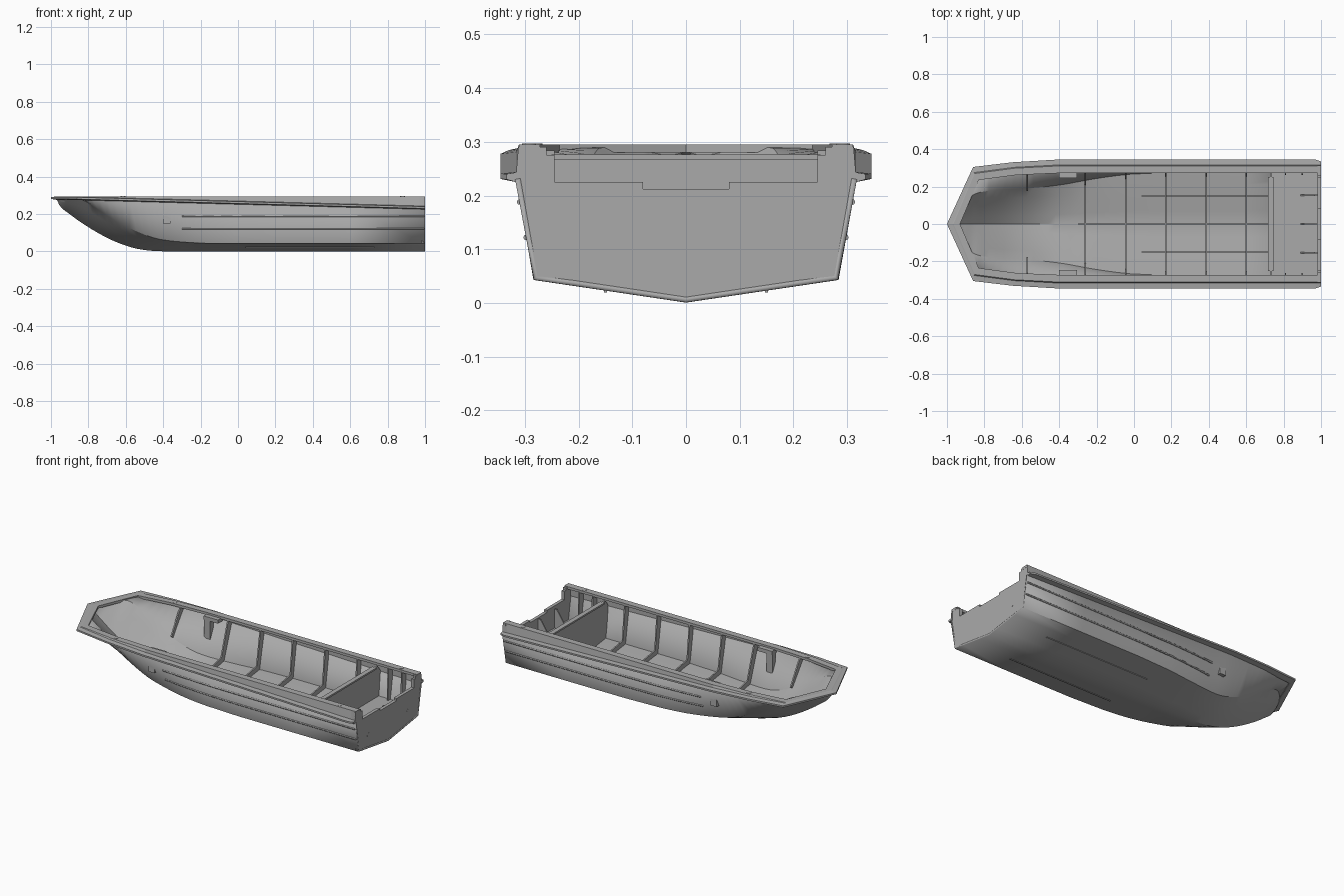
import bpy, bmesh, math
from mathutils import Vector

old = bpy.data.objects.get("Cube")
if old:
    bpy.data.objects.remove(old, do_unlink=True)

grey = bpy.data.materials.new("hull grey")
grey.use_nodes = True
grey.diffuse_color = (0.4, 0.4, 0.4, 1)
grey.node_tree.nodes["Principled BSDF"].inputs["Base Color"].default_value = (0.4, 0.4, 0.4, 1)


def finish(name, bm, smooth=False, recalc=True):
    if recalc:
        bmesh.ops.recalc_face_normals(bm, faces=bm.faces)
    mesh = bpy.data.meshes.new(name)
    bm.to_mesh(mesh)
    bm.free()
    mesh.materials.append(grey)
    ob = bpy.data.objects.new(name, mesh)
    bpy.context.collection.objects.link(ob)
    if smooth:
        bpy.ops.object.select_all(action='DESELECT')
        ob.select_set(True)
        bpy.context.view_layer.objects.active = ob
        bpy.ops.object.shade_smooth_by_angle(angle=math.radians(25))
    return ob


def plate(name, pts, x0, x1):
    """Extrude a (y, z) outline from x0 to x1."""
    bm = bmesh.new()
    face = bm.faces.new([bm.verts.new((x0, y, z)) for y, z in pts])
    ext = bmesh.ops.extrude_face_region(bm, geom=[face])
    verts = [v for v in ext["geom"] if isinstance(v, bmesh.types.BMVert)]
    bmesh.ops.translate(bm, verts=verts, vec=(x1 - x0, 0, 0))
    return finish(name, bm)


def box(name, x0, x1, y0, y1, z0, z1):
    return plate(name, [(y0, z0), (y1, z0), (y1, z1), (y0, z1)], x0, x1)


def mirrored(half):
    """Complete a half outline that starts and ends on the centre line."""
    return half + [(-y, z) for y, z in reversed(half) if y > 1e-6]


def disc(name, centre, radius, depth, axis):
    bm = bmesh.new()
    bmesh.ops.create_cone(bm, cap_ends=True, segments=20, radius1=radius, radius2=radius, depth=depth)
    turn = Vector((0, 0, 1)).rotation_difference(Vector(axis)).to_matrix()
    bmesh.ops.rotate(bm, verts=bm.verts, matrix=turn)
    bmesh.ops.translate(bm, verts=bm.verts, vec=centre)
    return finish(name, bm, True)


def curve_at(table, x, smooth=True):
    """Interpolate a table of (x, value) pairs."""
    x = min(max(x, table[0][0]), table[-1][0])
    i = 0
    while i < len(table) - 2 and x > table[i + 1][0]:
        i += 1
    (xa, va), (xb, vb) = table[i], table[i + 1]
    t = (x - xa) / (xb - xa)
    if not smooth:
        return va + (vb - va) * t

    def slope(k):
        a, b = table[max(k - 1, 0)], table[min(k + 1, len(table) - 1)]
        return (b[1] - a[1]) / (b[0] - a[0]) * (xb - xa)
    return ((2*t**3 - 3*t*t + 1) * va + (t**3 - 2*t*t + t) * slope(i)
            + (3*t*t - 2*t**3) * vb + (t**3 - t*t) * slope(i + 1))


# Hull lines
KEEL = [(-.97, .28), (-.95, .24), (-.9, .2), (-.85, .163), (-.75, .1), (-.65, .05),
        (-.55, .017), (-.45, .003), (-.3, .001), (1, .001)]
CHINE_Y = [(-.97, 0), (-.95, .06), (-.9, .125), (-.85, .165), (-.75, .185), (-.6, .195),
           (-.4, .215), (-.2, .25), (0, .275), (.2, .283), (1, .283)]
CHINE_Z = [(-.97, .28), (-.85, .279), (-.75, .225), (-.65, .16), (-.5, .09), (-.4, .062),
           (-.2, .045), (0, .043), (1, .043)]
SHEER_Y = [(-.97, 0), (-.855, .275), (-.65, .303), (-.4, .318), (1, .318)]
RAIL_Z = [(-1, .294), (-.86, .293), (1, .243)]


def section(x):
    k, cy, cz = curve_at(KEEL, x), max(curve_at(CHINE_Y, x), 0), curve_at(CHINE_Z, x)
    sy = max(curve_at(SHEER_Y, x, False), cy)
    sz = curve_at(RAIL_Z, x, False) - .013
    k, cz = min(k, sz), min(cz, sz)
    bulge = .16 * (cz - k) if x < -.3 else 0
    bottom = [(cy * t, k + (cz - k) * t - bulge * 4 * t * (1 - t) * .5) for t in (0, .25, .5, .75)]
    return bottom + [(cy, cz), (sy, sz)]


def side_y(x, z):
    (cy, cz), (sy, sz) = section(x)[-2:]
    return cy + (sy - cy) * (z - cz) / (sz - cz)


# Hull shell
bm = bmesh.new()
stations = [-.97 + .015 * i for i in range(12)] + [-.78 + .04 * i for i in range(20)] + [.2, .6, 1]
rows = []
for x in stations:
    half = section(x)
    full = [(-y, z) for y, z in reversed(half[1:])] + half
    rows.append([bm.verts.new((x, y, z)) for y, z in full])
for a, b in zip(rows, rows[1:]):
    for j in range(len(a) - 1):
        bm.faces.new((a[j], a[j + 1], b[j + 1], b[j]))
bmesh.ops.remove_doubles(bm, verts=bm.verts, dist=.0005)
hull = finish("hull_shell", bm, True, recalc=False)
shell = hull.modifiers.new("thickness", 'SOLIDIFY')
shell.thickness = .01
shell.offset = -1

# Gunwale: raised coaming with a lower outer rub rail
# each station: inner edge, coaming edge, rail edge
path = [((-.93, 0), (-.97, 0), (-1, 0)),
        ((-.83, .235), (-.855, .275), (-.86, .305)),
        ((-.63, .262), (-.64, .303), (-.65, .33)),
        ((-.4, .272), (-.4, .316), (-.4, .345)),
        ((.97, .272), (.97, .316), (.97, .345)),
        ((1, .272), (1, .316), (1, .334))]
bm = bmesh.new()
rings = []
for inner, edge, rail in path:
    rz = curve_at(RAIL_Z, rail[0], False)
    wall = Vector(edge).lerp(Vector(inner), .25)
    top = Vector(edge).lerp(Vector(inner), .12)
    ring = [(inner, .28), (inner, .295), (top, .295), (edge, rz), (rail, rz - .003),
            (rail, rz - .013), (edge, rz - .018), (wall, min(rz - .018, .28)), (wall, .28)]
    rings.append([bm.verts.new((p[0], p[1], z)) for p, z in ring])
for a, b in zip(rings, rings[1:]):
    for j in range(len(a)):
        n = (j + 1) % len(a)
        bm.faces.new((a[j], a[n], b[n], b[j]))
bm.faces.new(rings[-1])
gunwale = finish("gunwale", bm)
mirror = gunwale.modifiers.new("both sides", 'MIRROR')
mirror.use_axis = (False, True, False)

# Transom with the stepped motor cut-out
plate("transom", mirrored([(0, .001), (.283, .043), (.317, .23), (.312, .29), (.26, .29),
                           (.26, .275), (.245, .275), (.245, .225), (.08, .225),
                           (.08, .212), (0, .212)]), .98, .9995)

# Frames across the bottom and up the sides
for i, x in enumerate((-.26, -.045, .17, .385, .6)):
    (cy, cz), (sy, sz) = section(x)[-2:]
    k = curve_at(KEEL, x)
    frame = [(0, k + .005), (cy - .004, cz + .004), (sy - .004, sz), (.3, .282),
             (.274, .282), (cy - .03, cz + .035), (0, k + .035)]
    plate(f"frame_{i + 1}", mirrored(frame), x - .004, x + .004)

# Bulkhead, its cap and the well floor behind it
plate("bulkhead", mirrored([(0, .006), (.281, .046), (.3, .24), (.275, .275), (0, .275)]), .727, .737)
box("bulkhead_cap", .717, .745, -.25, .25, .266, .276)
box("well_floor", .735, .985, -.288, .288, .085, .092)

# Knees bracing the transom
for i, y in enumerate((-.155, 0, .155)):
    bm = bmesh.new()
    face = bm.faces.new([bm.verts.new((x, y - .004, z)) for x, z in
                         ((.89, .09), (.985, .09), (.985, .205), (.965, .205))])
    ext = bmesh.ops.extrude_face_region(bm, geom=[face])
    bmesh.ops.translate(bm, vec=(0, .008, 0),
                        verts=[v for v in ext["geom"] if isinstance(v, bmesh.types.BMVert)])
    finish(f"transom_knee_{i + 1}", bm)

# Lengthwise stringers on the floor
box("keel_stringer", -.3, .73, -.003, .003, .004, .038)

for side, s in (("left", 1), ("right", -1)):
    box(f"floor_stringer_{side}", .04, .73, s * .15 - .003, s * .15 + .003, .02, .05)

    # Spray strakes along the outer side
    for level, z in (("lower", .122), ("upper", .188)):
        cu = bpy.data.curves.new(f"strake_{level}_{side}", 'CURVE')
        cu.dimensions = '3D'
        cu.bevel_depth = .005
        cu.bevel_resolution = 1
        cu.use_fill_caps = True
        sp = cu.splines.new('POLY')
        xs = (-.3, -.2, -.1, 0, .2, .6, .995)
        sp.points.add(len(xs) - 1)
        for p, x in zip(sp.points, xs):
            p.co = (x, s * side_y(x, z), z, 1)
        cu.materials.append(grey)
        bpy.context.collection.objects.link(bpy.data.objects.new(cu.name, cu))

    # Bow side frame, bracket, stern well posts
    (cy, cz), (sy, sz) = section(-.57)[-2:]
    plate(f"bow_frame_{side}", [(s * y, z) for y, z in
          ((cy, cz + .005), (sy - .006, sz), (.262, .28), (cy - .02, cz + .02))], -.574, -.566)
    box(f"bracket_shelf_{side}", -.4, -.305, s * .245, s * .29, .262, .284)
    box(f"bracket_leg_{side}", -.4, -.36, s * .25, s * .28, .15, .265)
    for i, x in enumerate((.81, .9)):
        plate(f"well_post_{side}_{i + 1}", [(s * y, z) for y, z in
              ((.262, .09), (.29, .09), (.31, .24), (.3, .282), (.268, .282))], x - .004, x + .004)

    # Deck fittings and drain plugs
    disc(f"bow_fitting_{side}", (-.615, s * .28, .295), .013, .003, (0, 0, 1))
    disc(f"stern_fitting_{side}", (.88, s * .292, .295), .013, .003, (0, 0, 1))
    disc(f"drain_plug_{side}", (.9985, s * .187, .107), .0135, .003, (1, 0, 0))
